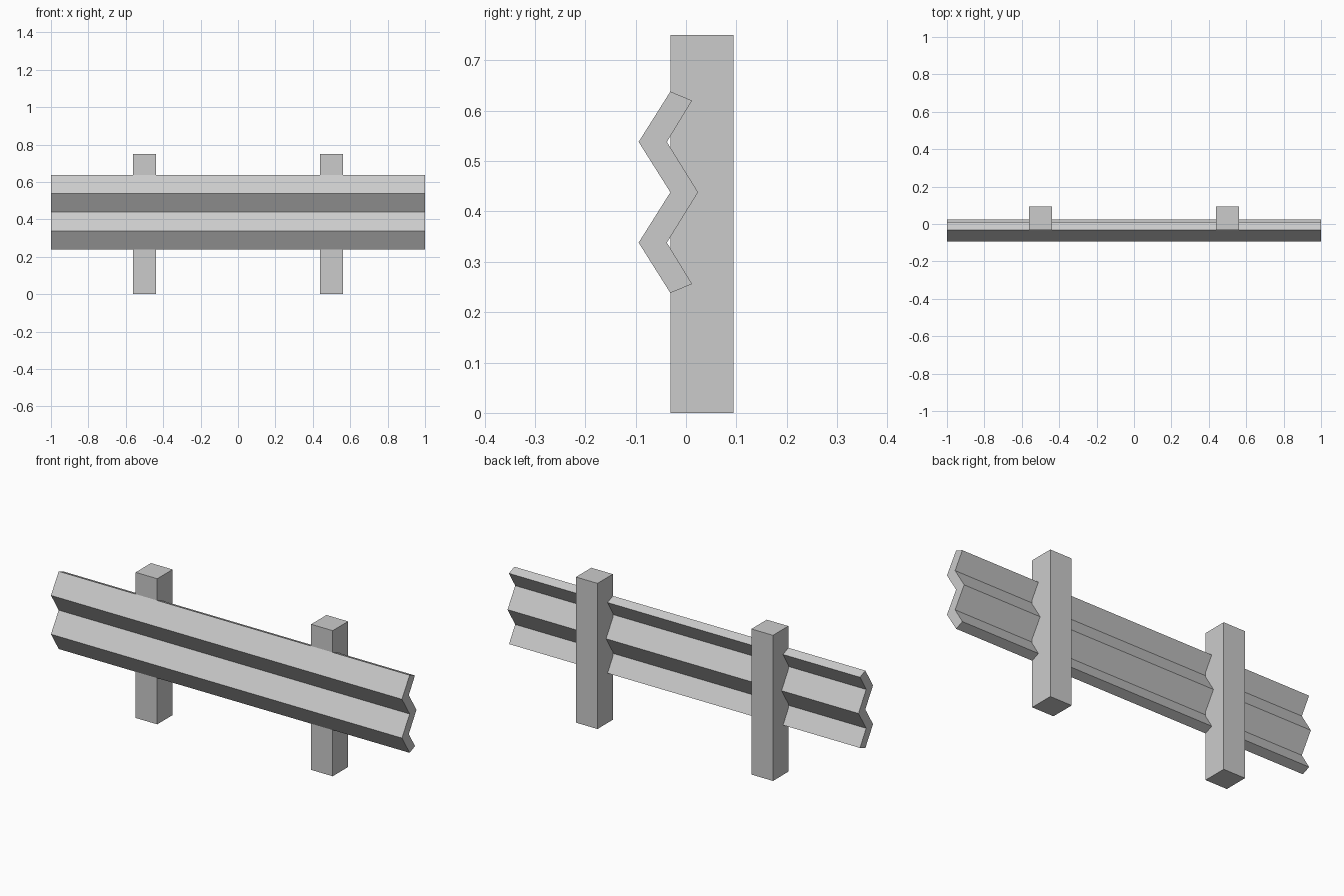
import bpy, bmesh

if "Cube" in bpy.data.objects:
    bpy.data.objects.remove(bpy.data.objects["Cube"])


def extrude_profile(name, points, x0, x1):
    """Solid made by sweeping a (y, z) outline from x0 to x1."""
    bm = bmesh.new()
    face = bm.faces.new([bm.verts.new((x0, y, z)) for y, z in points])
    new = bmesh.ops.extrude_face_region(bm, geom=[face])["geom"]
    verts = [v for v in new if isinstance(v, bmesh.types.BMVert)]
    bmesh.ops.translate(bm, vec=(x1 - x0, 0, 0), verts=verts)
    bmesh.ops.recalc_face_normals(bm, faces=bm.faces)
    mesh = bpy.data.meshes.new(name)
    bm.to_mesh(mesh)
    bm.free()
    obj = bpy.data.objects.new(name, mesh)
    bpy.context.collection.objects.link(obj)
    return obj


# Zigzag rail: front outline going down, back outline coming up
front = [(-0.031, 0.638), (-0.094, 0.538), (-0.031, 0.438),
         (-0.094, 0.338), (-0.031, 0.238)]
back = [(0.012, 0.256), (-0.038, 0.338), (0.024, 0.438),
        (-0.038, 0.538), (0.012, 0.620)]
extrude_profile("guard_rail", front + back, -1.0, 1.0)

# Square posts behind the rail
post = [(-0.031, 0), (0.094, 0), (0.094, 0.75), (-0.031, 0.75)]
for side, x in (("left", -0.5), ("right", 0.5)):
    extrude_profile(side + "_post", post, x - 0.0615, x + 0.0615)
